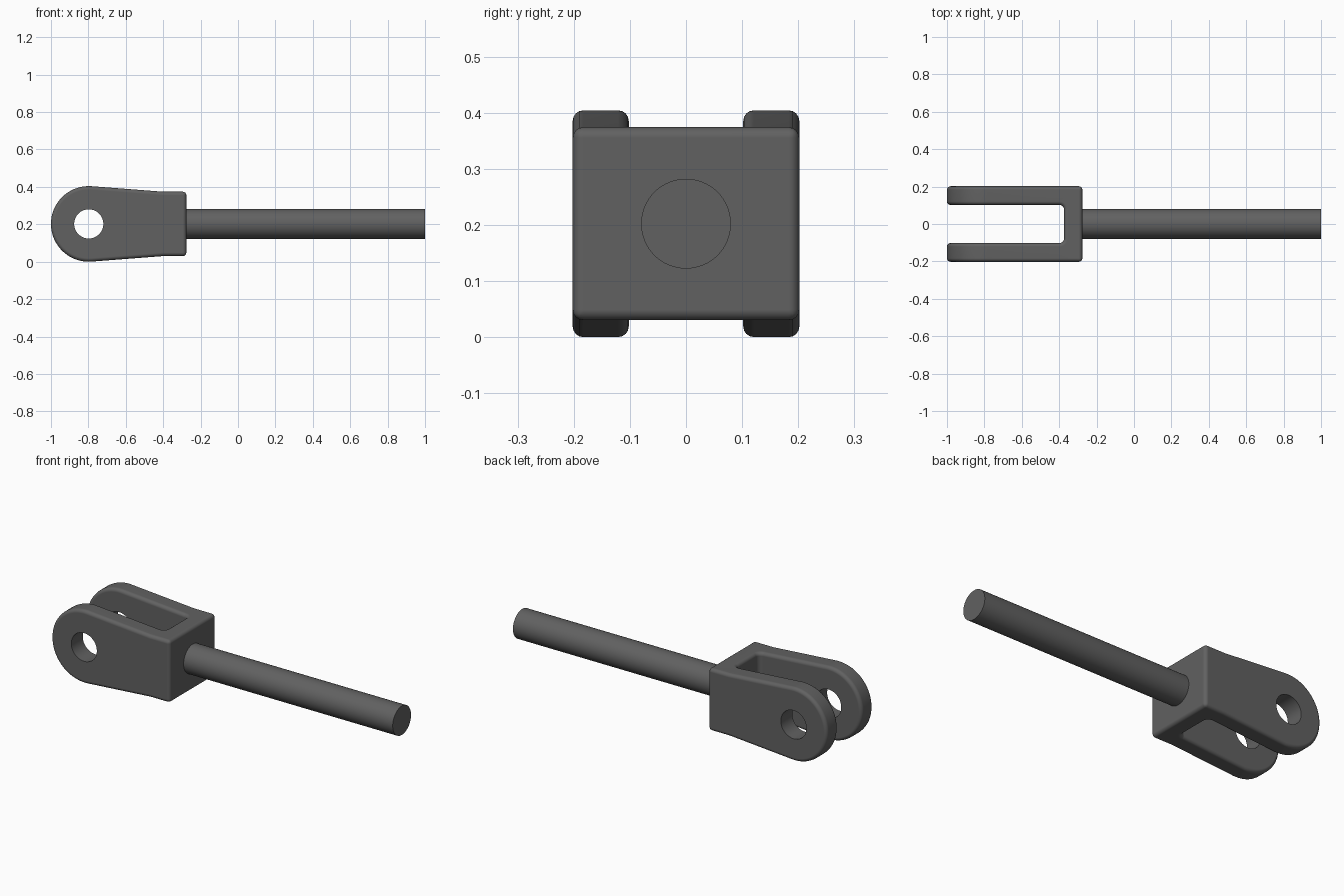
import bpy, bmesh
from math import radians, sin, cos, pi

if "Cube" in bpy.data.objects:
    bpy.data.objects.remove(bpy.data.objects["Cube"])

ZC = 0.202        # height of the rod and pin axis
R = 0.202         # eye radius and half width
PIN_X = -0.798
END_X = -0.276
HALF_END = 0.172

dark = bpy.data.materials.new("dark_metal")
dark.diffuse_color = (0.12, 0.12, 0.12, 1)
dark.use_nodes = True
dark.node_tree.nodes["Principled BSDF"].inputs["Base Color"].default_value = dark.diffuse_color


def mesh_object(name, bm):
    bmesh.ops.recalc_face_normals(bm, faces=bm.faces)
    me = bpy.data.meshes.new(name)
    bm.to_mesh(me)
    bm.free()
    ob = bpy.data.objects.new(name, me)
    bpy.context.collection.objects.link(ob)
    return ob


def prism(name, outline, axis, lo, hi):
    """Extrude a 2D outline along y (side profile) or z (plan)."""
    def place(a, b, c):
        return (a, c, b) if axis == 'y' else (a, b, c)
    bm = bmesh.new()
    face = bm.faces.new([bm.verts.new(place(a, b, lo)) for a, b in outline])
    ext = bmesh.ops.extrude_face_region(bm, geom=[face])
    bmesh.ops.translate(bm, vec=place(0, 0, hi - lo),
                        verts=[v for v in ext['geom'] if isinstance(v, bmesh.types.BMVert)])
    return mesh_object(name, bm)


def arc(cx, cy, r, a0, a1, n):
    return [(cx + r * cos(radians(a0 + (a1 - a0) * i / n)),
             cy + r * sin(radians(a0 + (a1 - a0) * i / n))) for i in range(n + 1)]


def activate(ob):
    bpy.ops.object.select_all(action='DESELECT')
    ob.select_set(True)
    bpy.context.view_layer.objects.active = ob


def apply(ob, mod):
    activate(ob)
    bpy.ops.object.modifier_apply(modifier=mod.name)


def cut(ob, cutter):
    mod = ob.modifiers.new("cut", 'BOOLEAN')
    mod.operation = 'DIFFERENCE'
    mod.solver = 'EXACT'
    mod.object = cutter
    cutter.hide_render = True
    apply(ob, mod)
    bpy.data.objects.remove(cutter)


def cylinder(name, radius, depth, loc, rot):
    bpy.ops.mesh.primitive_cylinder_add(vertices=64, radius=radius, depth=depth,
                                        location=loc, rotation=rot)
    ob = bpy.context.object
    ob.name = name
    return ob


# Fork body: side profile extruded across y
profile = [(END_X, ZC - HALF_END), (END_X, ZC + HALF_END), (-0.40, ZC + HALF_END)]
profile += arc(PIN_X, ZC, R, 86, 274, 48)
profile.append((-0.40, ZC - HALF_END))
fork = prism("fork", profile, 'y', -R, R)

# Slot between the two arms, with rounded inner corners
S, F = 0.102, 0.025
plan = [(-1.3, -S)] + arc(-0.374 - F, -S + F, F, -90, 0, 5)
plan += arc(-0.374 - F, S - F, F, 0, 90, 5) + [(-1.3, S)]
cut(fork, prism("slot", plan, 'z', -0.5, 1))

# Rounded edges, then the sharp pin hole
bevel = fork.modifiers.new("round", 'BEVEL')
bevel.width = 0.019
bevel.segments = 4
bevel.limit_method = 'ANGLE'
bevel.angle_limit = radians(40)
bevel.use_clamp_overlap = False
apply(fork, bevel)
cut(fork, cylinder("pin_hole", 0.078, 1, (PIN_X, 0, ZC), (pi / 2, 0, 0)))

# Rod
start = END_X - 0.01
rod = cylinder("rod", 0.08, 1 - start, ((1 + start) / 2, 0, ZC), (0, pi / 2, 0))

# Smooth shading and colour
for ob in (fork, rod):
    ob.data.materials.clear()
    ob.data.materials.append(dark)
    activate(ob)
    bpy.ops.object.shade_smooth_by_angle(angle=radians(35))
normals = fork.modifiers.new("normals", 'WEIGHTED_NORMAL')
normals.keep_sharp = True
